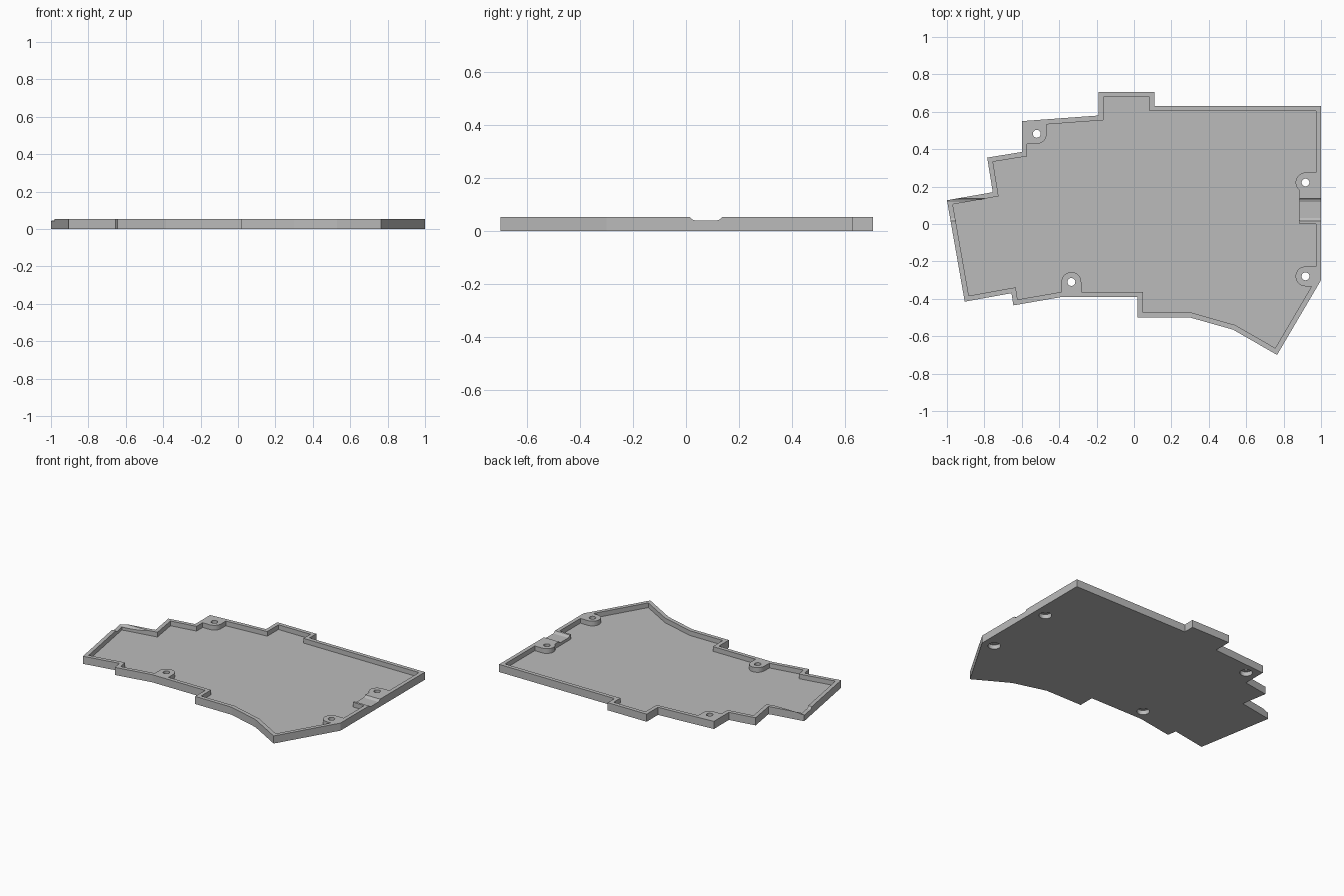
import bpy
import bmesh
import math
from mathutils import Vector

cube = bpy.data.objects.get("Cube")
if cube:
    bpy.data.objects.remove(cube, do_unlink=True)

TOP = 0.053      # rim height
FLOOR = 0.02     # floor thickness
WALL = 0.027     # rim width
BOSS = 0.053     # screw boss radius

grey = bpy.data.materials.new("plain_grey")
grey.use_nodes = True
grey.diffuse_color = (0.5, 0.5, 0.5, 1)
grey.node_tree.nodes["Principled BSDF"].inputs["Base Color"].default_value = (0.5, 0.5, 0.5, 1)


def prism(name, points, depth):
    """Closed solid made by sweeping a flat outline along a vector."""
    bm = bmesh.new()
    face = bm.faces.new([bm.verts.new(p) for p in points])
    swept = bmesh.ops.extrude_face_region(bm, geom=[face])["geom"]
    bmesh.ops.translate(bm, vec=depth, verts=[v for v in swept if isinstance(v, bmesh.types.BMVert)])
    bmesh.ops.recalc_face_normals(bm, faces=bm.faces)
    mesh = bpy.data.meshes.new(name)
    bm.to_mesh(mesh)
    bm.free()
    mesh.materials.append(grey)
    obj = bpy.data.objects.new(name, mesh)
    bpy.context.collection.objects.link(obj)
    return obj


def slab(name, outline, z0, z1):
    return prism(name, [(x, y, z0) for x, y in outline], (0, 0, z1 - z0))


def disc(x, y, r, sides=40):
    steps = [2 * math.pi * i / sides for i in range(sides)]
    return [(x + r * math.cos(a), y + r * math.sin(a)) for a in steps]


def box(x0, x1, y0, y1):
    return [(x0, y0), (x1, y0), (x1, y1), (x0, y1)]


def inset(outline, d):
    """Mitred inward offset of a counter-clockwise outline."""
    result = []
    for i, point in enumerate(outline):
        p = Vector(point)
        a = (p - Vector(outline[i - 1])).normalized()
        b = (Vector(outline[(i + 1) % len(outline)]) - p).normalized()
        na, nb = Vector((-a.y, a.x)), Vector((-b.y, b.x))
        result.append(tuple(p + (na + nb) * d / (1 + na.dot(nb))))
    return result


def cut(target, cutter):
    cutter.hide_render = True
    mod = target.modifiers.new("cut", "BOOLEAN")
    mod.operation = "DIFFERENCE"
    mod.solver = "EXACT"
    mod.object = cutter
    bpy.context.view_layer.objects.active = target
    bpy.ops.object.modifier_apply(modifier=mod.name)
    bpy.data.objects.remove(cutter, do_unlink=True)


# Stepped outline of the tray, counter-clockwise
outline = [
    (1, 0.63), (0.11, 0.63), (0.11, 0.705), (-0.19, 0.705), (-0.19, 0.58),
    (-0.6, 0.55), (-0.6, 0.385), (-0.785, 0.355), (-0.755, 0.17), (-1, 0.127),
    (-0.905, -0.415), (-0.655, -0.37), (-0.645, -0.435), (-0.385, -0.39),
    (0.02, -0.39), (0.02, -0.5), (0.3, -0.5), (0.53, -0.565), (0.765, -0.7), (1, -0.3),
]
tray = slab("tray", outline, 0, TOP)

# Pocket volume, with the screw bosses and port block left standing
pocket = slab("pocket_cutter", inset(outline, WALL), FLOOR, 0.1)
screws = [(-0.52, 0.482), (-0.335, -0.31), (0.917, 0.222), (0.917, -0.28)]
for x, y in screws:
    cut(pocket, slab("boss", disc(x, y, BOSS), -0.1, 0.2))
(ax, ay), (bx, by), (cx, cy), (dx, dy) = screws
stems = [
    box(ax - 0.1, ax, ay - BOSS, ay + 0.1),
    box(ax - 0.1, ax + BOSS, ay, ay + 0.1),
    box(bx - BOSS, bx + BOSS, by - 0.15, by),
    box(cx, cx + 0.1, cy - BOSS, cy + BOSS),
    box(dx, dx + 0.1, dy - BOSS, dy + BOSS),
    box(0.885, 1.05, 0, 0.18),
]
for stem in stems:
    cut(pocket, slab("stem", stem, -0.1, 0.2))
cut(tray, pocket)

# Screw holes with wide recesses underneath
for x, y in screws:
    cut(tray, slab("screw_hole", disc(x, y, 0.021), -0.1, 0.2))
    cut(tray, slab("screw_recess", disc(x, y, 0.04), -0.1, 0.03))

# Shallow cable notch through both side rims
notch = [(0.015, 0.08), (0.015, TOP), (0.021, 0.045), (0.033, 0.04),
         (0.118, 0.04), (0.13, 0.045), (0.136, TOP), (0.136, 0.08)]
cut(tray, prism("notch_cutter", [(-1.1, y, z) for y, z in notch], (2.2, 0, 0)))
